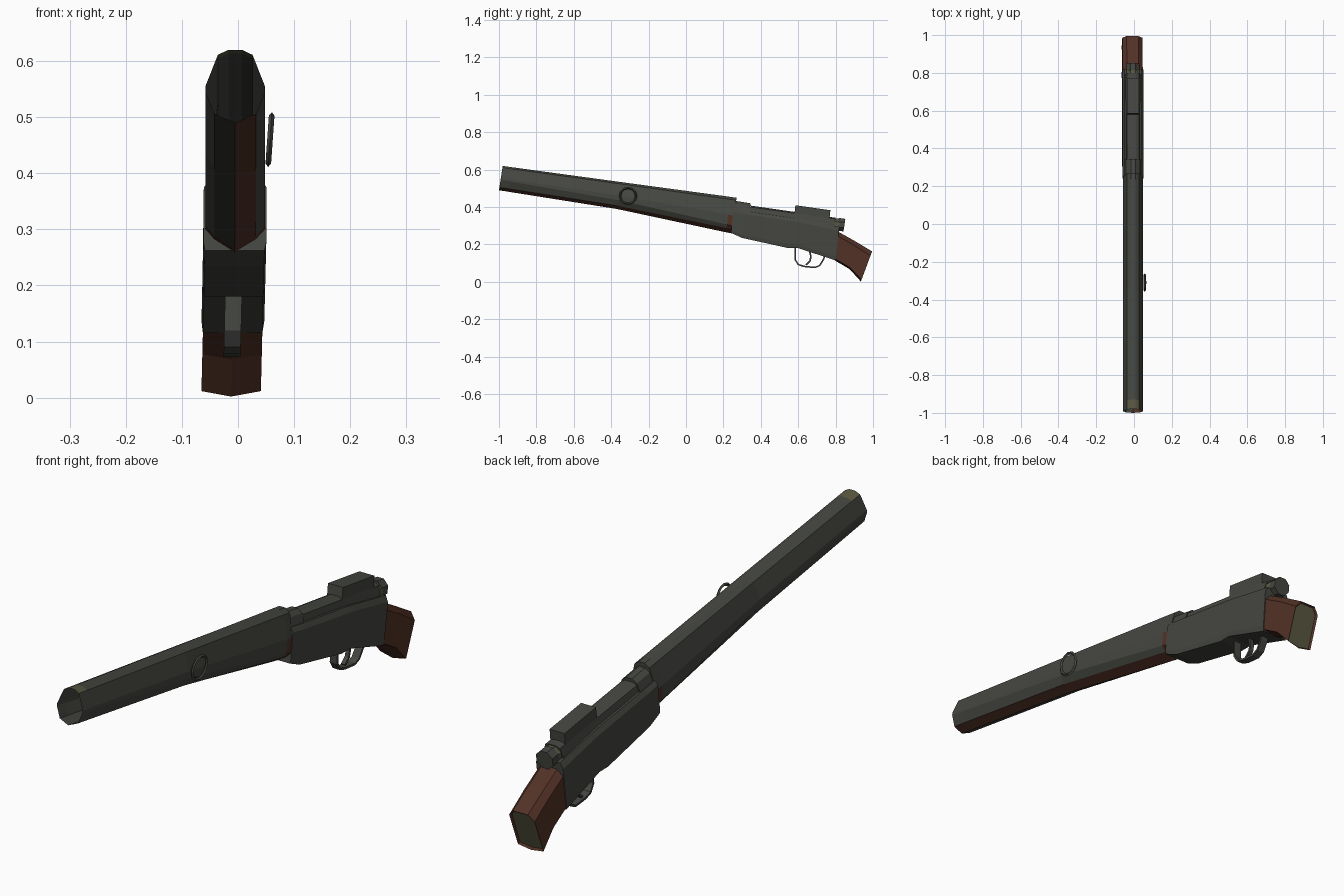
import bpy, bmesh, math
from mathutils import Matrix, Vector

if "Cube" in bpy.data.objects:
    bpy.data.objects.remove(bpy.data.objects["Cube"])


def material(name, rgb):
    m = bpy.data.materials.new(name)
    m.diffuse_color = (*rgb, 1)
    m.use_nodes = True
    m.node_tree.nodes["Principled BSDF"].inputs["Base Color"].default_value = m.diffuse_color
    return m


GRAY = material("dark gunmetal", (0.060, 0.063, 0.053))
BROWN = material("dark walnut", (0.085, 0.031, 0.019))
OLIVE = material("olive brass", (0.105, 0.100, 0.055))
MATS = [GRAY, BROWN, OLIVE]


def finish(name, bm, recalc=True):
    """Apply the slight lean of the model and make the object."""
    if recalc:
        bmesh.ops.recalc_face_normals(bm, faces=bm.faces)
    for v in bm.verts:
        v.co.x += -0.005 + 0.025 * min(0, v.co.z - 0.3)
    me = bpy.data.meshes.new(name)
    bm.to_mesh(me)
    bm.free()
    for m in MATS:
        me.materials.append(m)
    ob = bpy.data.objects.new(name, me)
    bpy.context.collection.objects.link(ob)
    return ob


def loft(sections, caps=(True, True), paint=None, mat=0):
    """Sections are (bottom yz, top yz, half outline of (x, height 0..1))."""
    bm = bmesh.new()
    rings = []
    for bot, top, half in sections:
        full = half + [(-x, t) for x, t in reversed(half) if x > 0]
        b, t_ = Vector((0, *bot)), Vector((0, *top))
        rings.append([bm.verts.new(b.lerp(t_, t) + Vector((x, 0, 0))) for x, t in full])
    n = len(rings[0])
    for s, (a, b) in enumerate(zip(rings, rings[1:])):
        for i in range(n):
            j = (i + 1) % n
            f = bm.faces.new((a[i], a[j], b[j], b[i]))
            f.material_index = paint(s, i) if paint else mat
    ends = [bm.faces.new(r) for r, c in zip((rings[0], rings[-1]), caps) if c]
    for f in ends:
        f.material_index = mat
    return bm, ends


# Barrel: open faceted shell, side flats growing taller toward the receiver
def barrel_outline(low):
    return [(0, 0), (0.037, 0.12), (0.053, low), (0.053, 0.5), (0.031, 0.93), (0.012, 1)]


def barrel_paint(seg, side):
    if seg == 0 and side in (4, 5, 6):
        return 2                       # sight patch on top of the muzzle
    if seg == 3 and side in (0, 1, 2, 8, 9, 10):
        return 1                       # wooden band at the rear
    return 1 if side == 0 else 0       # wooden strip underneath


bm, _ = loft([
    ((-1.00, 0.49), (-0.98, 0.62), barrel_outline(0.43)),
    ((-0.95, 0.482), (-0.93, 0.613), barrel_outline(0.42)),
    ((-0.37, 0.39), (-0.35, 0.534), barrel_outline(0.33)),
    ((0.215, 0.265), (0.235, 0.455), barrel_outline(0.22)),
    ((0.25, 0.258), (0.27, 0.45), barrel_outline(0.21)),
], caps=(False, True), paint=barrel_paint)
finish("barrel", bm)

# Receiver body
body = [(0.053, 0), (0.056, 0.12), (0.056, 0.88), (0.045, 1)]
bm, _ = loft([
    ((0.24, 0.262), (0.255, 0.39), body),
    ((0.30, 0.235), (0.315, 0.38), body),
    ((0.55, 0.18), (0.575, 0.343), body),
    ((0.60, 0.18), (0.62, 0.335), body),
    ((0.80, 0.115), (0.82, 0.295), body),
])
finish("receiver_body", bm)

# Rounded parts along the top of the receiver
arch = [(0.046, 0), (0.046, 0.4), (0.031, 0.85), (0.012, 1)]
slim = [(0.040, 0), (0.040, 0.4), (0.031, 0.9), (0.015, 1)]
boxy = [(0.031, 0), (0.031, 1)]
for name, outline, bottom, top in [
    ("receiver_ring", arch, ((0.25, 0.34), (0.335, 0.33)), ((0.265, 0.433), (0.345, 0.420))),
    ("bolt_cover", slim, ((0.33, 0.33), (0.79, 0.28)), ((0.345, 0.408), (0.80, 0.343))),
    ("rear_box", boxy, ((0.577, 0.34), (0.765, 0.315)), ((0.585, 0.410), (0.772, 0.383))),
]:
    bm, _ = loft([(b, t, outline) for b, t in zip(bottom, top)])
    finish(name, bm)

# Bolt end: olive neck and wider faceted cap
octo = [(0.014, 0), (0.034, 0.29), (0.034, 0.71), (0.014, 1)]
bm, _ = loft([((0.77, 0.285), (0.78, 0.342), octo),
              ((0.815, 0.279), (0.825, 0.336), octo)], mat=2)
finish("bolt_neck", bm)
bm, _ = loft([((0.805, 0.274), (0.815, 0.342), octo),
              ((0.842, 0.270), (0.852, 0.337), octo)])
finish("bolt_cap", bm)

# Cut-down stock with an inset olive butt plate
grip = [(0, 0), (0.053, 0.06), (0.053, 0.85), (0.031, 1)]
bm, ends = loft([
    ((0.79, 0.118), (0.81, 0.270), grip),
    ((0.875, 0.068), (0.90, 0.220), grip),
    ((0.935, 0.002), (0.995, 0.163), grip),
], mat=1)
bmesh.ops.recalc_face_normals(bm, faces=bm.faces)
bmesh.ops.inset_region(bm, faces=[ends[1]], thickness=0.006, depth=-0.008)
ends[1].material_index = 2
finish("stock", bm)


# Trigger guard and trigger: flat straps following a side path
def strap(name, path, half_width, thick):
    bm = bmesh.new()
    pts = [Vector((0, *p)) for p in path]
    rings = []
    for i, p in enumerate(pts):
        d = (pts[min(i + 1, len(pts) - 1)] - pts[max(i - 1, 0)]).normalized()
        nrm = Vector((0, -d.z, d.y)) * thick / 2
        rings.append([bm.verts.new(p + Vector((sx * half_width, 0, 0)) + s * nrm)
                      for sx, s in ((1, 1), (1, -1), (-1, -1), (-1, 1))])
    for a, b in zip(rings, rings[1:]):
        for i in range(4):
            bm.faces.new((a[i], a[i - 1], b[i - 1], b[i]))
    bm.faces.new(rings[0])
    bm.faces.new(rings[-1])
    finish(name, bm)


strap("trigger_guard", [(0.585, 0.19), (0.583, 0.12), (0.60, 0.093), (0.63, 0.083),
                        (0.69, 0.077), (0.715, 0.088), (0.735, 0.12), (0.745, 0.15)], 0.015, 0.008)
strap("trigger", [(0.66, 0.17), (0.668, 0.135), (0.662, 0.11), (0.64, 0.09)], 0.008, 0.009)

# Sling ring on the right side of the barrel
bm = bmesh.new()
STEPS, R = 12, 0.043
place = Matrix.Translation((0.062, -0.31, 0.46)) @ Matrix.Rotation(math.radians(4), 4, 'Y')
rings = []
for k in range(STEPS):
    a = math.tau * k / STEPS
    rings.append([bm.verts.new(place @ Vector((x, (R + r) * math.cos(a), (R + r) * math.sin(a))))
                  for x, r in ((0.005, 0), (0, 0.006), (-0.005, 0), (0, -0.006))])
for k in range(STEPS):
    a, b = rings[k], rings[(k + 1) % STEPS]
    for i in range(4):
        bm.faces.new((a[i], a[i - 1], b[i - 1], b[i]))
finish("sling_ring", bm)
